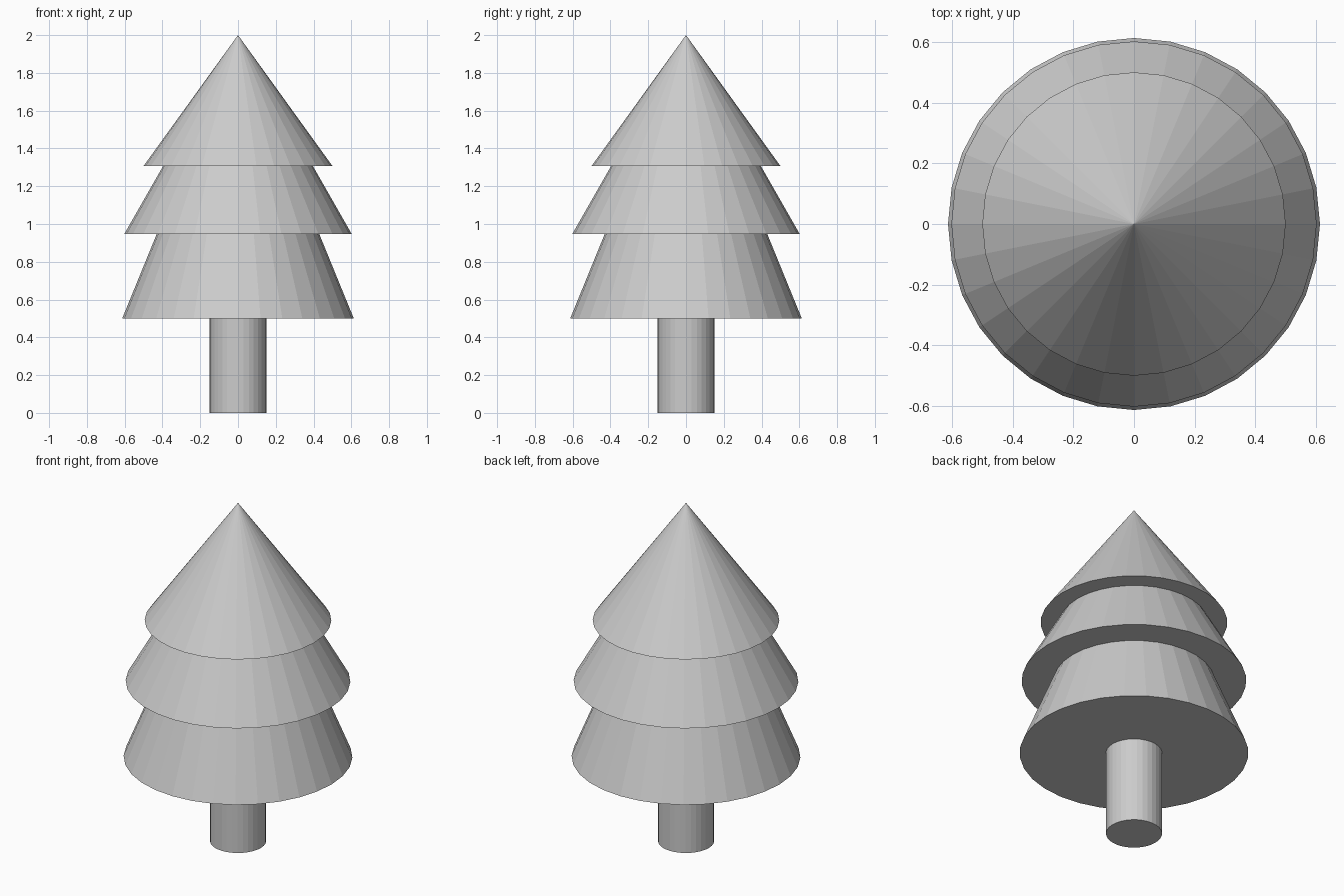
import bpy

if "Cube" in bpy.data.objects:
    bpy.data.objects.remove(bpy.data.objects["Cube"])

SIDES = 32
APEX = 2.0  # all foliage cones taper towards the same tip


def cone(name, z0, z1, r0, r1):
    bpy.ops.mesh.primitive_cone_add(vertices=SIDES, radius1=r0, radius2=r1,
                                    depth=z1 - z0, location=(0, 0, (z0 + z1) / 2))
    bpy.context.object.name = name


# Trunk, running slightly into the foliage
cone("trunk", 0.0, 0.55, 0.15, 0.15)

# Foliage tiers: base height, base radius, height where the tier ends
tiers = [
    ("lower_foliage", 0.50, 0.613, 1.00),
    ("middle_foliage", 0.947, 0.602, 1.36),
    ("top_foliage", 1.307, 0.50, APEX),
]
for name, z0, r0, z1 in tiers:
    r1 = r0 * (APEX - z1) / (APEX - z0)
    cone(name, z0, z1, r0, r1)
